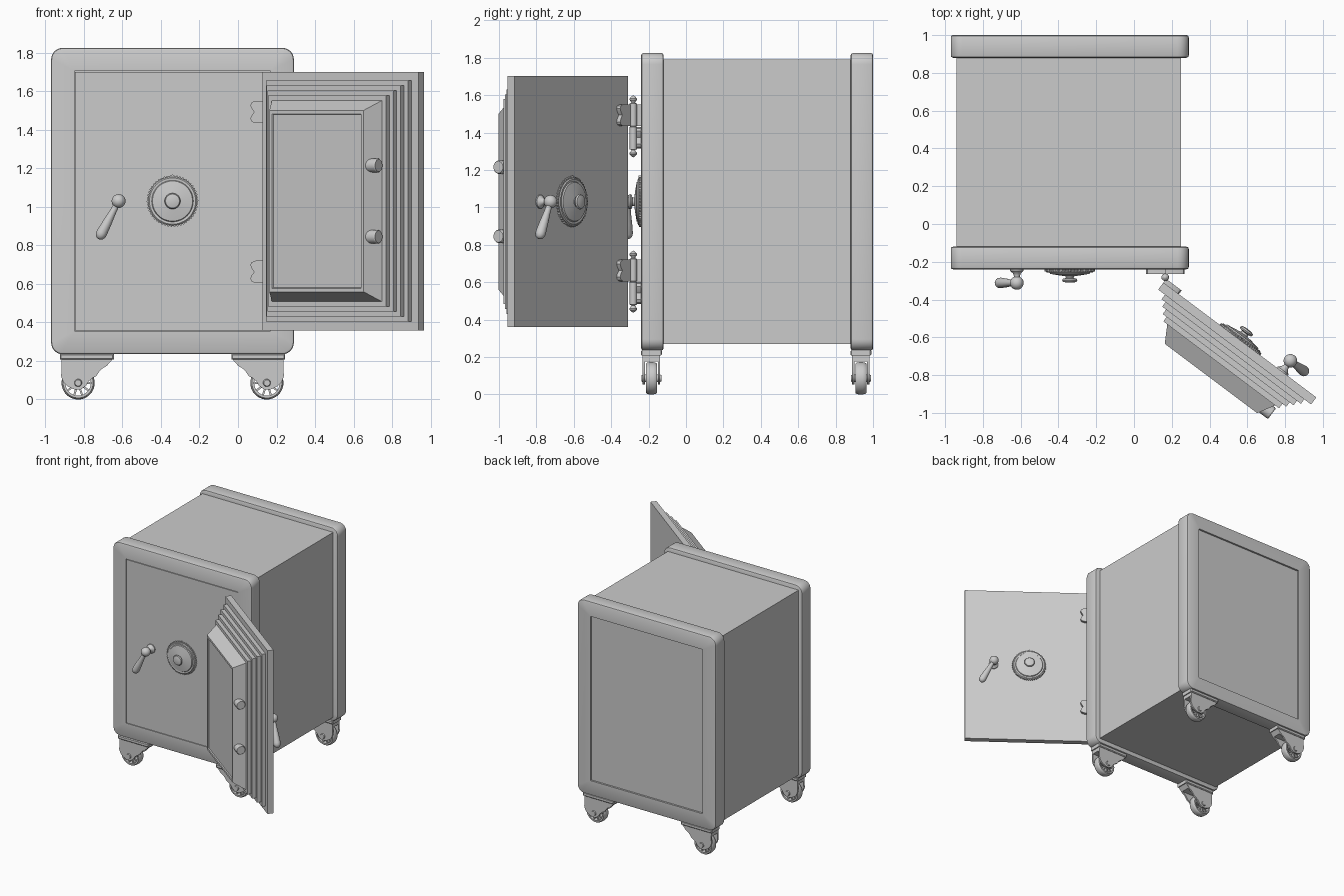
import bpy, bmesh
from math import sin, cos, pi, radians
from mathutils import Matrix, Vector

if "Cube" in bpy.data.objects:
    bpy.data.objects.remove(bpy.data.objects["Cube"])

I = Matrix.Identity(4)
T = Matrix.Translation
OUT = Matrix.Rotation(pi / 2, 4, 'X')      # turns a lathe axis towards -y


def finish(name, bm, M=I):
    bmesh.ops.remove_doubles(bm, verts=bm.verts, dist=1e-5)
    bmesh.ops.recalc_face_normals(bm, faces=bm.faces)
    me = bpy.data.meshes.new(name)
    bm.to_mesh(me)
    bm.free()
    ob = bpy.data.objects.new(name, me)
    bpy.context.collection.objects.link(ob)
    ob.matrix_world = M
    return ob


def skin(bm, rings, caps):
    loops = [[bm.verts.new(p) for p in r] for r in rings]
    for a, b in zip(loops, loops[1:]):
        for i in range(len(a)):
            j = (i + 1) % len(a)
            bm.faces.new((a[i], a[j], b[j], b[i]))
    if caps:
        bm.faces.new(loops[0])
        bm.faces.new(loops[-1])


def rect_loft(name, x0, x1, z0, z1, rings, M=I, seg=7):
    """Loft rounded rectangles along y; each ring is (inset, y, corner radius)."""
    if all(r[2] == 0 for r in rings):
        seg = 0
    out = []
    for d, y, r in rings:
        ring = []
        for k, (cx, cz) in enumerate(((x1 - d - r, z1 - d - r), (x0 + d + r, z1 - d - r),
                                      (x0 + d + r, z0 + d + r), (x1 - d - r, z0 + d + r))):
            for s in range(seg + 1):
                a = (k + (s / seg if seg else 0.5)) * pi / 2
                ring.append((cx + r * cos(a), y, cz + r * sin(a)))
        out.append(ring)
    bm = bmesh.new()
    # merge coincident corner points only where caps need it
    skin(bm, out, False)
    bmesh.ops.remove_doubles(bm, verts=bm.verts, dist=1e-5)
    bmesh.ops.holes_fill(bm, edges=[e for e in bm.edges if e.is_boundary], sides=0)
    return finish(name, bm, M)


def prism(name, pts, y0, y1, M=I):
    bm = bmesh.new()
    skin(bm, [[(x, y, z) for x, z in pts] for y in (y0, y1)], True)
    return finish(name, bm, M)


def lathe(name, prof, M=I, n=32):
    """Revolve (radius, height) points about local z."""
    bm = bmesh.new()
    skin(bm, [[(r * cos(2 * pi * i / n), r * sin(2 * pi * i / n), h) for i in range(n)]
              for r, h in prof], False)
    return finish(name, bm, M)


# Safe body and its two rounded end frames with recessed panels
rect_loft("safe_body", -.94, .25, .27, 1.79, [(0, -.15, 0), (0, .9, 0)])
for name, ya, s, depth in (("front_frame", -.12, -1, .035), ("back_frame", .88, 1, .015)):
    yb = ya + s * .12
    rect_loft(name, -.97, .29, .235, 1.825, [
        (.012, ya, .05), (.003, ya + s * .004, .058), (0, ya + s * .012, .06),
        (0, yb - s * .012, .06), (.003, yb - s * .004, .058), (.012, yb, .05),
        (.12, yb, 0), (.12, yb - s * depth, 0)])


def ball(r, h0, n=8):
    return [(r * sin(pi * i / n), h0 - r * cos(pi * i / n)) for i in range(n + 1)]


def leaf(name, z, side, y0, y1, M):
    w = [(0, -.058), (.075, -.058), (.095, -.05), (.102, -.035), (.095, -.018), (.082, 0),
         (.095, .018), (.102, .035), (.095, .05), (.075, .058), (0, .058)]
    prism(name, [(side * x, z + h) for x, h in w], y0, y1, M)


HINGES = (("upper", 1.4925), ("lower", .6625))


# Door: origin at the hinge-side front corner, extending to -x
def door(tag, M, plate):
    rect_loft(tag + "_door_plate", -1.012, 0, .359, 1.701,
              [(0, 0, 0), (0, plate, 0)], M)
    # dial
    D = M @ T((-.506, 0, 1.03))
    lathe(tag + "_dial", [(.126, 0), (.126, .013), (.12, .018), (.108, .017), (.104, .024),
                          (.05, .033), (.024, .036), (.02, .046), (.036, .05), (.041, .058),
                          (.036, .066), (.02, .07), (0, .071)], D @ OUT, 48)
    prism(tag + "_dial_notches",
          [((.134 if i % 4 < 2 else .129) * cos(i * pi / 100),
            (.134 if i % 4 < 2 else .129) * sin(i * pi / 100)) for i in range(200)],
          -.012, 0, D)
    prism(tag + "_dial_pointer", [(-.01, .127), (.01, .127), (0, .14)], -.014, 0, D)
    # handle
    H = M @ T((-.786, 0, 1.03))
    lathe(tag + "_handle_stem", [(.036, 0), (.036, .008), (.022, .02), (.015, .035), (.018, .06)],
          H @ OUT, 24)
    lathe(tag + "_handle_ball", ball(.036, .072, 10), H @ OUT, 24)
    q = Vector((-.1, 0, -.19)).to_track_quat('Z', 'Y').to_matrix().to_4x4()
    lathe(tag + "_handle_lever", [(.015, .02), (.018, .07), (.024, .13), (.028, .185), (.027, .2),
                                  (.02, .214), (.01, .221), (0, .223)],
          H @ T((0, -.072, 0)) @ q, 24)
    for part, z in HINGES:
        leaf(f"{tag}_{part}_hinge_leaf", z, -1, -.024, 0, M)


door("closed", T((.166, -.24, 0)), .034)
OPEN = T((.156, -.31, 0)) @ Matrix.Rotation(radians(143.1), 4, 'Z')
door("open", OPEN, .047)

# Stepped plug on the inside of the open door
rings = [(.045, .04, 0)]
for i in range(4):
    rings += [(.045 + i * .026, .047 + (i + 1) * .0295, 0),
              (.045 + (i + 1) * .026, .047 + (i + 1) * .0295, 0)]
rings += [(.2, .255, 0), (.218, .255, 0), (.222, .247, 0)]
rect_loft("open_door_plug", -1.012, 0, .359, 1.701, rings, OPEN)
for i, z in enumerate((1.215, .845)):
    lathe(f"lock_bolt_{i + 1}", [(.036, 0), (.036, .1), (.032, .106), (0, .106)],
          OPEN @ T((-.77, .21, z)) @ Matrix.Rotation(-pi / 2, 4, 'Y'), 24)

# Hinge pins with finials and fixed leaves
for part, z in HINGES:
    leaf(part + "_fixed_hinge_leaf", z - .12, 1, -.024, 0, T((.166, -.24, 0)))
    end = [(.019, .122), (.01, .126), (.012, .132), (.02, .142), (.019, .15), (.01, .16), (0, .166)]
    lathe(part + "_hinge_pin", [(r, -h) for r, h in reversed(end)]
          + [(.019, -.003), (.016, 0), (.019, .003)] + end, T((.165, -.282, z - .06)), 20)

# Casters, mirrored about the centre line of the safe
FORK = [(.575, .21), (.578, .12), (.567, .09), (.545, .068), (.51, .052), (.475, .053),
        (.45, .07), (.435, .095), (.415, .112), (.395, .122), (.38, .145), (.365, .16),
        (.34, .175), (.325, .195), (.31, .21)]
for row, cy in (("front", -.185), ("back", .935)):
    for side, s in (("left", -1), ("right", 1)):
        tag = f"{row}_{side}_caster"
        C = T((-.34, cy, 0))
        rect_loft(tag + "_top_plate", *sorted((s * .305, s * .585)), .207, .237,
                  [(.006, -.056, 0), (0, -.05, 0), (0, .05, 0), (.006, .056, 0)], C)
        for k in (-1, 1):
            prism(f"{tag}_fork_{'outer' if k > 0 else 'inner'}",
                  [(s * x, z) for x, z in FORK], k * .034, k * .047, C)
        prism(tag + "_bridge", [(s * x, z) for x, z in
                                ((.576, .21), (.577, .176), (.34, .176), (.31, .21))],
              -.045, .045, C)
        W = C @ T((s * .49, 0, .086))
        lathe(tag + "_tyre", [(.066, -.03), (.078, -.03), (.084, -.022), (.086, -.01), (.086, .01),
                              (.084, .022), (.078, .03), (.066, .03), (.066, -.03)], W @ OUT, 40)
        lathe(tag + "_axle", [(0, -.054), (.016, -.054), (.02, -.047), (.02, .047),
                              (.016, .054), (0, .054)], W @ OUT, 20)
        for i in range(10):
            rect_loft(f"{tag}_spoke_{i + 1}", .012, .07, -.005, .005, [(0, -.018, 0), (0, .018, 0)],
                      W @ Matrix.Rotation(i * pi / 5, 4, 'Y'))

# Smooth shading with sharp edges kept
bpy.ops.object.select_all(action='SELECT')
bpy.context.view_layer.objects.active = bpy.data.objects["safe_body"]
bpy.ops.object.shade_smooth_by_angle(angle=radians(32))
